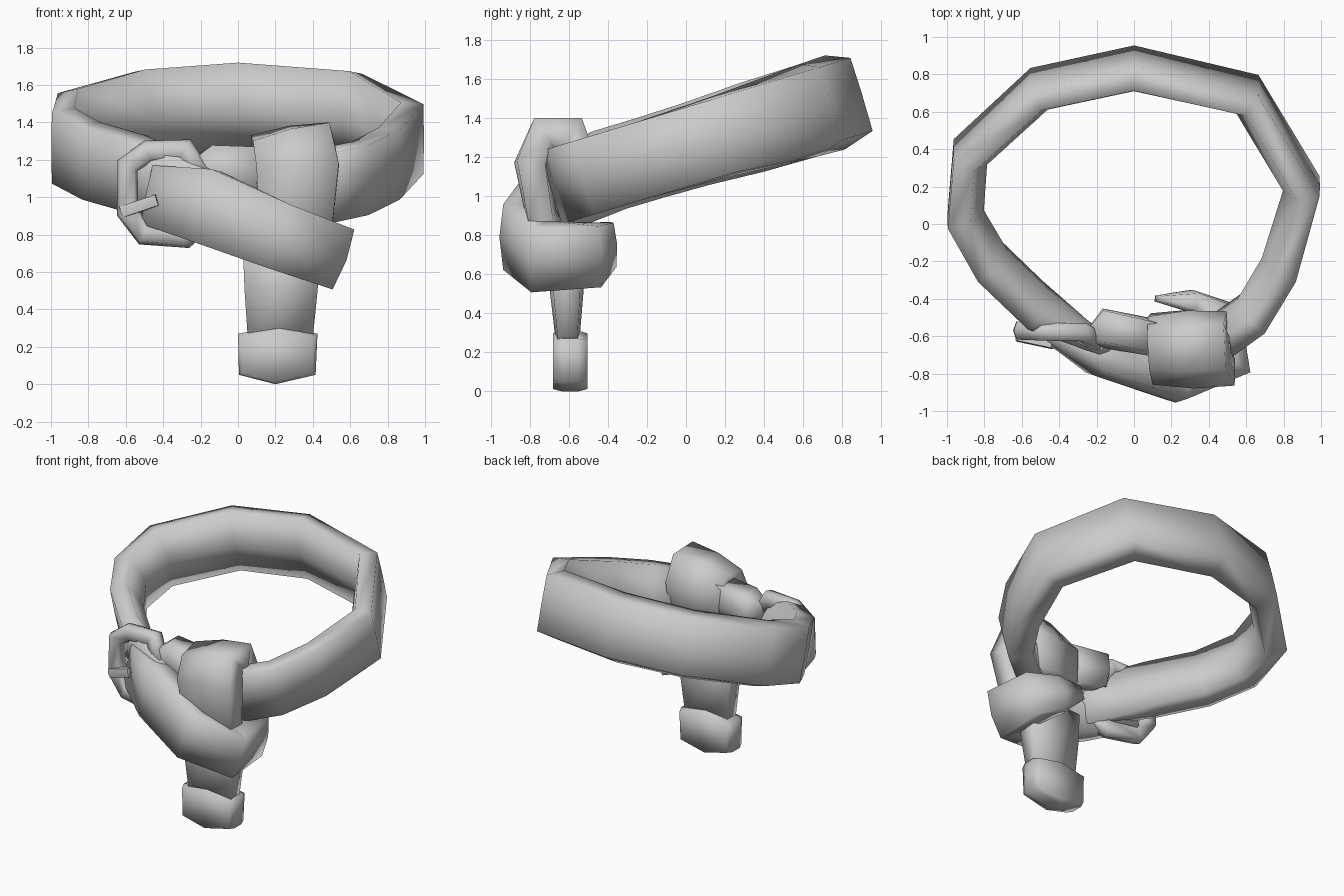
import bpy, bmesh, math
from mathutils import Vector

if "Cube" in bpy.data.objects:
    bpy.data.objects.remove(bpy.data.objects["Cube"])

grey = bpy.data.materials.new("leather_grey")
grey.diffuse_color = (0.6, 0.6, 0.6, 1)
grey.use_nodes = True
grey.node_tree.nodes["Principled BSDF"].inputs["Base Color"].default_value = grey.diffuse_color


def finish(name, bm, angle):
    bmesh.ops.recalc_face_normals(bm, faces=bm.faces)
    me = bpy.data.meshes.new(name)
    bm.to_mesh(me)
    bm.free()
    me.materials.append(grey)
    ob = bpy.data.objects.new(name, me)
    bpy.context.collection.objects.link(ob)
    bpy.ops.object.select_all(action='DESELECT')
    ob.select_set(True)
    bpy.context.view_layer.objects.active = ob
    bpy.ops.object.shade_smooth_by_angle(angle=math.radians(angle))
    return ob


def strap(name, path, edge=0.8, angle=100, bulge=None):
    """Sweep a flat six-sided section; each stop is
    (centre, width axis, half width, half thickness[, half width of the inner side]).
    bulge gives the top, middle and bottom depth of the inner side."""
    top, mid, low = bulge or (edge, 1, edge)
    bm = bmesh.new()
    pts = [Vector(p[0]) for p in path]
    n = len(pts)
    rings = []
    for i, (c, up, w, t, *rest) in enumerate(path):
        inner = rest[0] if rest else w
        d1 = (pts[i] - pts[max(i - 1, 0)]).normalized()
        d2 = (pts[min(i + 1, n - 1)] - pts[i]).normalized()
        tan = (d1 + d2).normalized()
        u = Vector(up)
        u = (u - tan * u.dot(tan)).normalized()
        side = tan.cross(u)
        sec = [(inner, top), (0, mid), (-inner, low), (-w, -edge), (0, -1), (w, -edge)]
        rings.append([bm.verts.new(pts[i] + u * x + side * t * y) for x, y in sec])
    for r, s in zip(rings, rings[1:]):
        for k in range(6):
            bm.faces.new((r[k], r[(k + 1) % 6], s[(k + 1) % 6], s[k]))
    bm.faces.new(rings[0])
    bm.faces.new(rings[-1])
    return finish(name, bm, angle)


# Tilted neck band with a taller, bulging inner side, from the buckle round the back into the knot
band = [(-.52, -.43, .215), (-.76, -.2, .215), (-.905, .05, .22), (-.88, .36, .235),
        (-.51, .7, .24), (0, .81, .245), (.61, .67, .24), (.9, .19, .21),
        (.78, -.22, .195), (.63, -.47, .19), (.42, -.62, .19)]
tilt = (0, -.29, .957)
stops = [((-.1, -.69, .95), (.2, 0, 1), .16, .04, .16),
         ((-.3, -.57, 1.03), (.1, -.1, 1), .17, .07, .18)]
stops += [((x, y, 1.25 + .3 * y), tilt, .195, .095, h) for x, y, h in band]
strap("neck_band", stops, edge=.97, angle=130, bulge=(.3, 1.1, .75))

# Front strap, diagonal across the front and folded round the right side
strap("front_strap", [
    ((-.47, -.56, 1.01), (.2, 0, 1), .16, .05),
    ((-.17, -.72, .95), (.3, 0, 1), .2, .1),
    ((.22, -.855, .79), (.33, 0, 1), .18, .1),
    ((.5, -.75, .69), (.3, -.1, 1), .17, .1),
    ((.47, -.49, .7), (.1, .1, 1), .16, .1),
    ((.3, -.41, .75), (.1, 0, 1), .12, .06),
    ((.13, -.4, .82), (.1, 0, 1), .05, .02)])

# Knot loop wrapped over the band and down behind the front strap
strap("knot_loop", [
    ((.28, -.54, .95), (1, 0, .1), .19, .08),
    ((.29, -.55, 1.2), (1, 0, .25), .21, .09),
    ((.29, -.6, 1.3), (1, 0, .25), .21, .095),
    ((.3, -.73, 1.29), (1, 0, .25), .21, .095),
    ((.32, -.79, 1.16), (1, 0, .15), .22, .09),
    ((.31, -.74, .9), (1, 0, -.2), .2, .08),
    ((.24, -.62, .68), (1, 0, 0), .21, .08)])

# Small folded piece between knot and buckle
strap("knot_fold", [
    ((-.24, -.61, 1.14), (0, .1, 1), .05, .04),
    ((-.15, -.56, 1.15), (0, .1, 1), .12, .11),
    ((.12, -.61, 1.12), (0, 0, 1), .15, .1)])

# Hanging tail
strap("hanging_tail", [
    ((.235, -.61, .75), (1, 0, 0), .21, .09),
    ((.23, -.61, .5), (1, 0, 0), .195, .085),
    ((.225, -.605, .2), (1, 0, 0), .17, .055)])

# Tail tip cap: layered front outline
outline = [(0, .27), (.22, .31), (.425, .27), (.415, .05), (.2, 0), (.005, .05)]
bm = bmesh.new()
layers = []
for y, s in ((-.68, .92), (-.635, 1), (-.55, 1), (-.505, .92)):
    layers.append([bm.verts.new((.21 + (x - .21) * s, y, .15 + (z - .15) * s)) for x, z in outline])
for a, b in zip(layers, layers[1:]):
    for k in range(6):
        bm.faces.new((a[k], a[(k + 1) % 6], b[(k + 1) % 6], b[k]))
bm.faces.new(layers[0])
bm.faces.new(layers[-1])
finish("tail_tip", bm, 100)

# Buckle frame, its open side tucked into the straps, and prong
frame = [(-.2, -.63, 1.12), (-.28, -.58, 1.255), (-.48, -.575, 1.245), (-.59, -.57, 1.17),
         (-.59, -.57, .92), (-.5, -.575, .8), (-.28, -.61, .785), (-.18, -.69, .88)]
strap("buckle_frame", [(p, (0, 1, 0), .048, .06) for p in frame], edge=.7)
strap("buckle_prong", [((-.62, -.6, .92), (0, 0, 1), .03, .03),
                       ((-.43, -.64, .985), (0, 0, 1), .03, .03)], angle=60)
